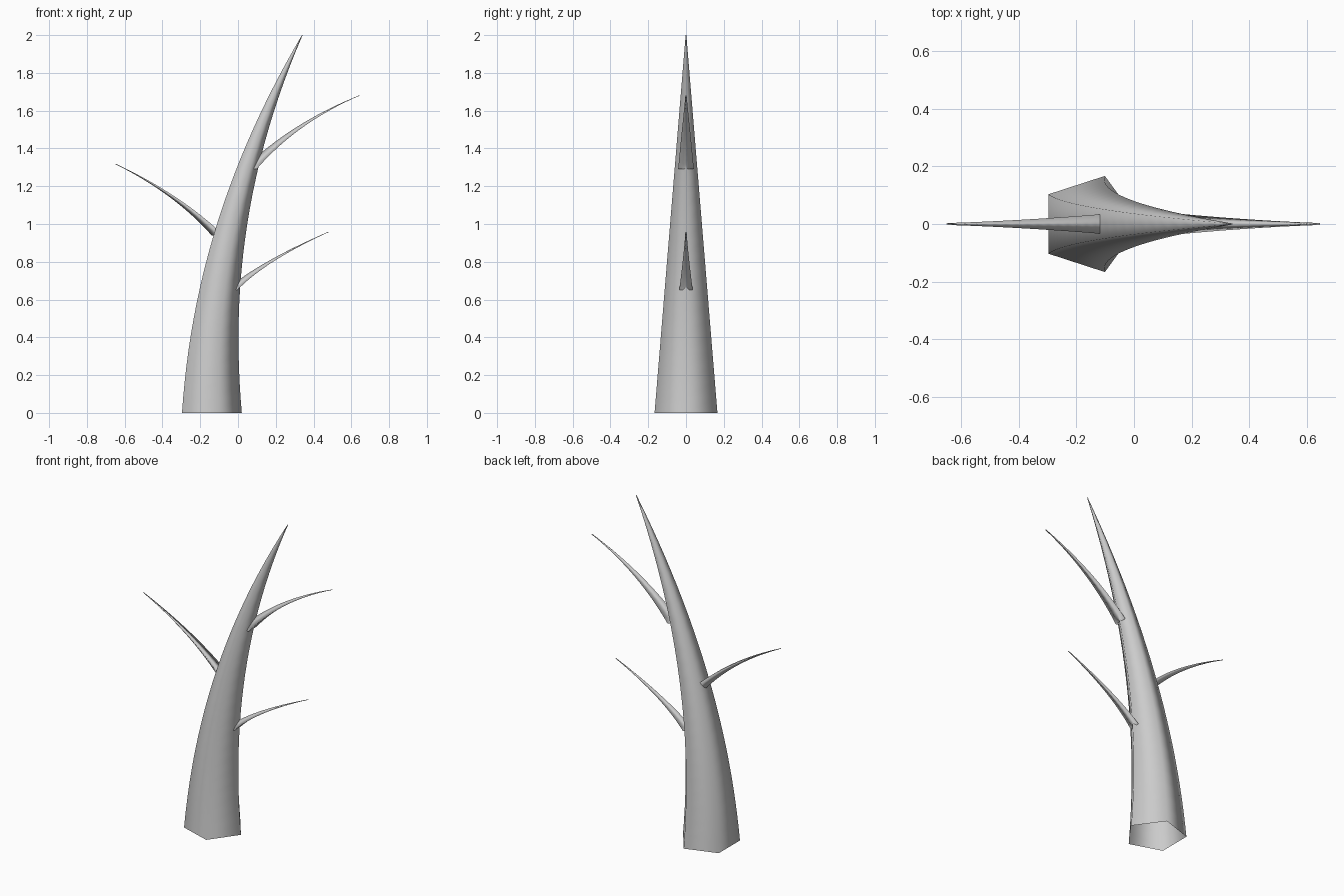
import bpy
from math import cos, sin, pi

if "Cube" in bpy.data.objects:
    bpy.data.objects.remove(bpy.data.objects["Cube"])


def tube(name, path, radius, sides, turn, steps):
    """Open smooth tube made of level rings that follow a path in the xz plane."""
    verts, faces = [], []
    for k in range(steps + 1):
        t = k / steps
        x, z = path(t)
        r = radius(t)
        for i in range(sides):
            a = turn + 2 * pi * i / sides
            verts.append((x + r * cos(a), r * sin(a), z))
    for k in range(steps):
        for i in range(sides):
            j = (i + 1) % sides
            a, b = k * sides, (k + 1) * sides
            faces.append((a + i, a + j, b + j, b + i))
    mesh = bpy.data.meshes.new(name)
    mesh.from_pydata(verts, [], faces)
    mesh.shade_smooth()
    obj = bpy.data.objects.new(name, mesh)
    bpy.context.collection.objects.link(obj)
    return obj


def bezier(p0, p1, p2):
    return lambda t: tuple((1 - t) ** 2 * a + 2 * t * (1 - t) * b + t * t * c
                           for a, b, c in zip(p0, p1, p2))


# Leaning five-sided trunk, tapering to a point
tube("trunk",
     lambda t: (-0.155 + 0.495 * t ** 2.1, 2 * t),
     lambda t: 0.173 * (1 - t) + 0.002, 5, 0, 24)

# Three-sided branches: start, bend, tip (x, z) and base radius
branches = {
    "lower_right_branch": ((-0.024, 0.65), (0.132, 0.802), (0.478, 0.957), 0.041),
    "left_branch": ((-0.097, 0.94), (-0.313, 1.158), (-0.647, 1.318), 0.043),
    "upper_right_branch": ((0.074, 1.29), (0.30, 1.536), (0.643, 1.68), 0.048),
}
for name, (p0, p1, p2, r) in branches.items():
    tube(name, bezier(p0, p1, p2),
         lambda t, r=r: (r - 0.004) * (1 - t) ** 1.2 + 0.004, 3, pi, 16)
